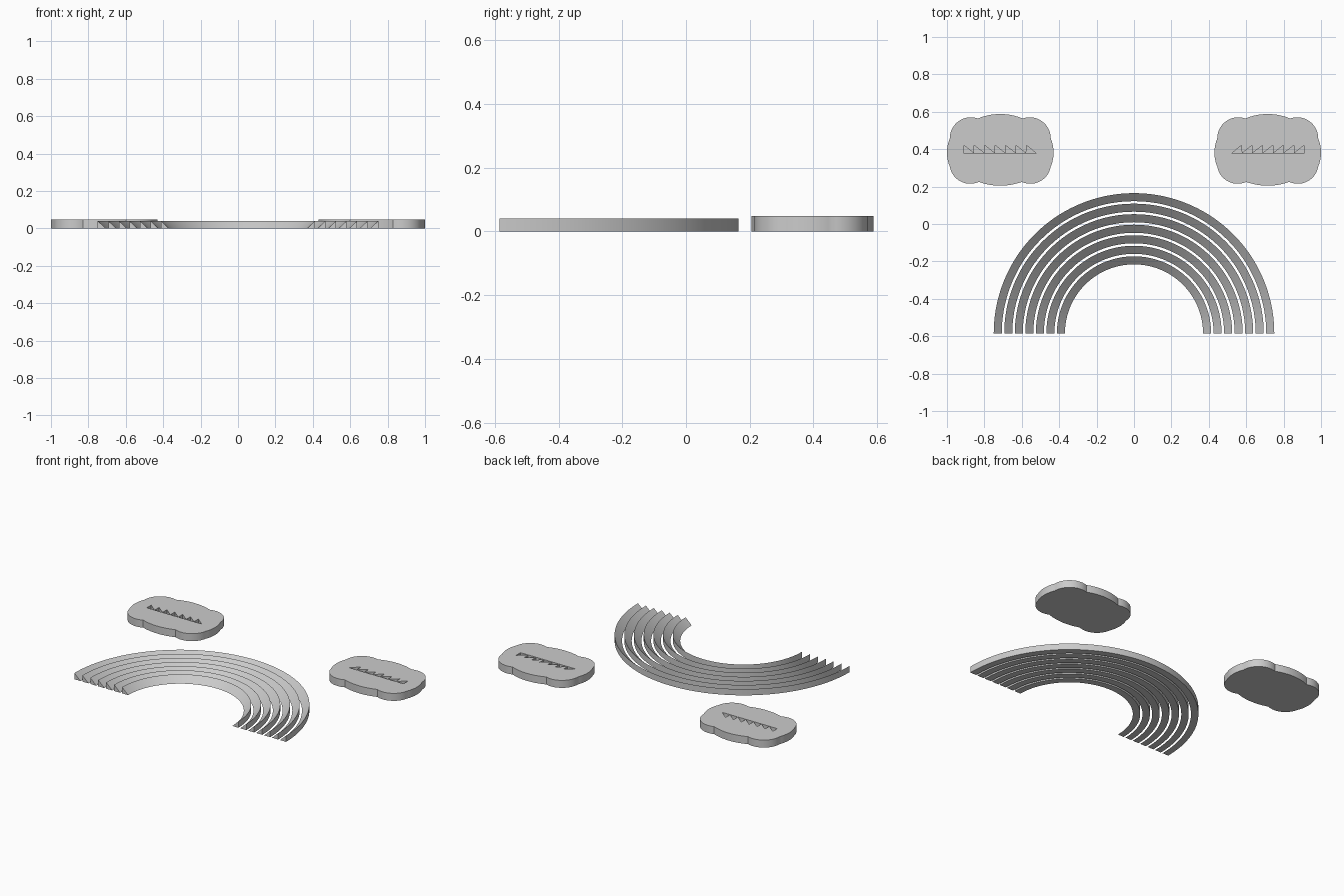
import bpy, bmesh, math
from mathutils import Vector

cube = bpy.data.objects.get("Cube")
if cube:
    bpy.data.objects.remove(cube, do_unlink=True)

grey = bpy.data.materials.new("plain_grey")
grey.use_nodes = True
grey.diffuse_color = (0.6, 0.6, 0.6, 1)
grey.node_tree.nodes["Principled BSDF"].inputs["Base Color"].default_value = (0.6, 0.6, 0.6, 1)


def finish(bm, name):
    """Turn a bmesh into a named, smooth-shaded object."""
    bmesh.ops.recalc_face_normals(bm, faces=bm.faces)
    mesh = bpy.data.meshes.new(name)
    bm.to_mesh(mesh)
    bm.free()
    mesh.materials.append(grey)
    obj = bpy.data.objects.new(name, mesh)
    bpy.context.collection.objects.link(obj)
    shade(obj)
    return obj


def shade(obj):
    bpy.ops.object.select_all(action='DESELECT')
    obj.select_set(True)
    bpy.context.view_layer.objects.active = obj
    bpy.ops.object.shade_smooth_by_angle(angle=math.radians(30))


def prism(name, outline, z0, z1):
    """Extrude a flat outline from z0 up to z1."""
    bm = bmesh.new()
    face = bm.faces.new([bm.verts.new((x, y, z0)) for x, y in outline])
    top = bmesh.ops.extrude_face_region(bm, geom=[face])["geom"]
    verts = [v for v in top if isinstance(v, bmesh.types.BMVert)]
    bmesh.ops.translate(bm, verts=verts, vec=(0, 0, z1 - z0))
    return finish(bm, name)


def lobe(a, b, sag, steps=14):
    """Points of a circular arc from a towards b, bulging right of travel by sag."""
    a, b = Vector(a), Vector(b)
    chord = b - a
    half = chord.length / 2
    out = Vector((chord.y, -chord.x)).normalized()
    radius = (half * half + sag * sag) / (2 * sag)
    centre = (a + b) / 2 + out * (sag - radius)
    along = chord.normalized()
    sweep = math.atan2(half, radius - sag)
    angles = [sweep * (2 * i / steps - 1) for i in range(steps)]
    return [centre + along * radius * math.sin(t) + out * radius * math.cos(t) for t in angles]


# Rainbow bands: wedge section swept through a half circle
BAND_Y, HEIGHT, WIDTH, PITCH = -0.585, 0.04, 0.043, 0.0563
SEGMENTS = 72


def band(index):
    outer = 0.75 - index * PITCH
    section = [(outer - WIDTH, 0), (outer, 0), (outer, HEIGHT)]
    bm = bmesh.new()
    rings = []
    for i in range(SEGMENTS + 1):
        t = math.pi * i / SEGMENTS
        rings.append([bm.verts.new((r * math.cos(t), BAND_Y + r * math.sin(t), z))
                      for r, z in section])
    for a, b in zip(rings, rings[1:]):
        for j in range(3):
            k = (j + 1) % 3
            bm.faces.new((a[j], a[k], b[k], b[j]))
    bm.faces.new(rings[0])
    bm.faces.new(rings[-1])
    finish(bm, f"rainbow_band_{index + 1}")


for n in range(7):
    band(n)

# Cloud outline: lobes between notches, counter-clockwise
CLOUD_X, CLOUD_Y, CLOUD_H = 0.715, 0.397, 0.048
notches = [(0.27, -0.09), (0.27, 0.06), (0.12, 0.167),
           (-0.12, 0.167), (-0.27, 0.06), (-0.27, -0.09),
           (-0.115, -0.172), (0.115, -0.172)]
bulges = [0.015, 0.048, 0.024, 0.048, 0.015, 0.043, 0.02, 0.043]
cloud = []
for i, sag in enumerate(bulges):
    cloud += lobe(notches[i], notches[(i + 1) % len(notches)], sag)

# Sawtooth slot that receives the band ends
TOOTH, SLOT_X, SLOT_Y = 0.0557, 0.52, 0.376
slot = [(SLOT_X + 7 * TOOTH, SLOT_Y), (SLOT_X, SLOT_Y)]
for n in range(7):
    right = SLOT_X + (n + 1) * TOOTH
    slot.append((right, SLOT_Y + 0.045))
    if n < 6:
        slot.append((right + 0.0005, SLOT_Y + 0.001))

for side, name in ((1, "left_cloud"), (-1, "right_cloud")):
    body = prism(name, [(side * (CLOUD_X + x), CLOUD_Y + y) for x, y in cloud], 0, CLOUD_H)
    cutter = prism("slot_cutter", [(side * x, y) for x, y in slot], 0.01, CLOUD_H + 0.02)
    cutter.hide_render = True
    cut = body.modifiers.new("slot", 'BOOLEAN')
    cut.operation = 'DIFFERENCE'
    cut.solver = 'EXACT'
    cut.object = cutter
    bpy.context.view_layer.objects.active = body
    bpy.ops.object.modifier_apply(modifier=cut.name)
    bpy.data.objects.remove(cutter, do_unlink=True)
    shade(body)
